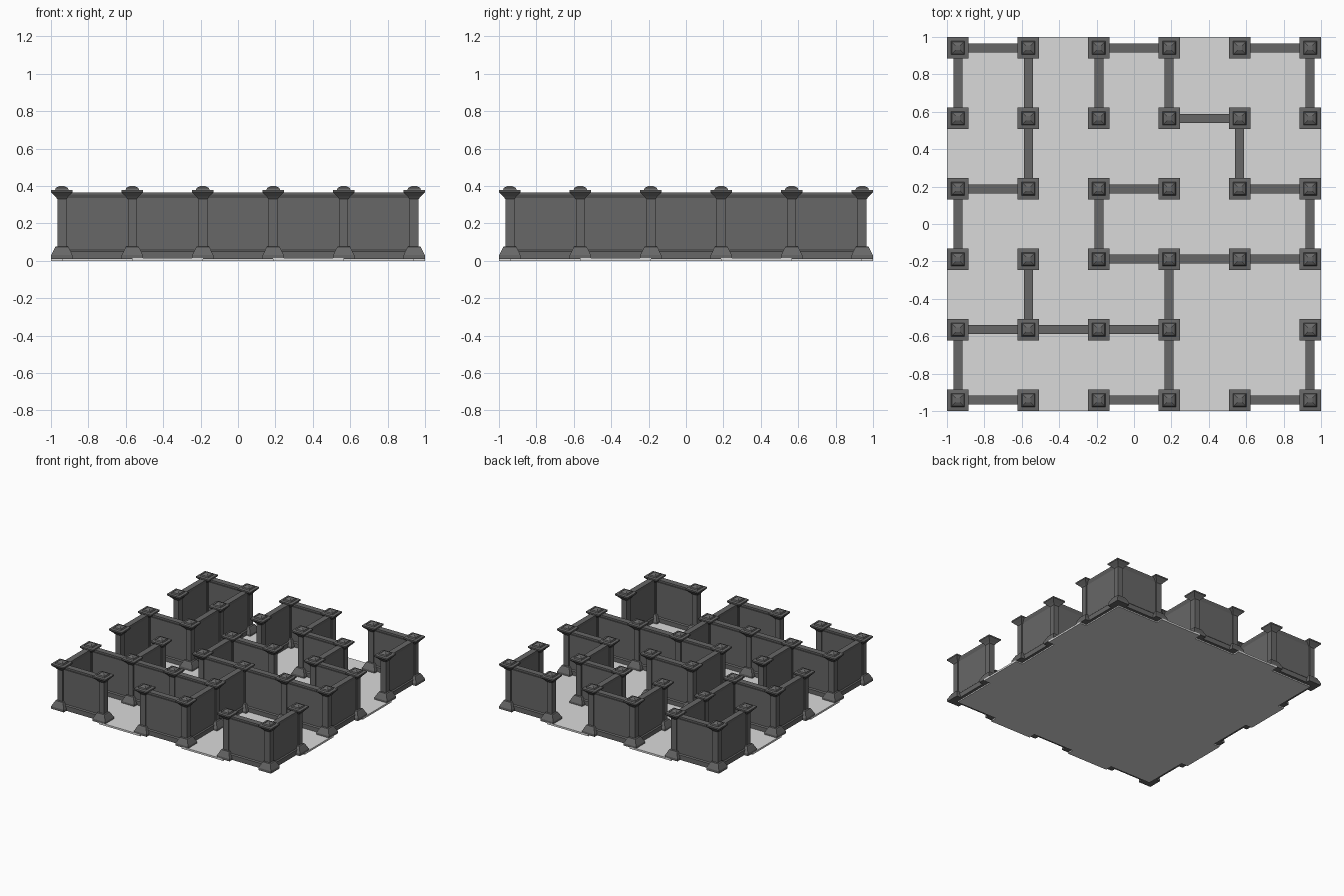
import bpy, bmesh
from mathutils import Matrix
from math import pi

old = bpy.data.objects.get("Cube")
if old:
    bpy.data.objects.remove(old)


def make_material(name, value):
    mat = bpy.data.materials.new(name)
    mat.use_nodes = True
    color = (value, value, value, 1)
    mat.diffuse_color = color
    mat.node_tree.nodes["Principled BSDF"].inputs["Base Color"].default_value = color
    return mat


stone = make_material("dark grey stone", 0.135)
pale = make_material("pale grey floor", 0.7)

PITCH = 0.3768
EDGE = 2.5 * PITCH


def grid(i):
    return (i - 2.5) * PITCH


def finish(name, bm, mat):
    bmesh.ops.recalc_face_normals(bm, faces=bm.faces[:])
    mesh = bpy.data.meshes.new(name)
    bm.to_mesh(mesh)
    bm.free()
    mesh.materials.append(mat)
    return mesh


def place(name, mesh, x, y, angle=0):
    ob = bpy.data.objects.new(name, mesh)
    ob.location = (x, y, 0)
    ob.rotation_euler.z = angle
    bpy.context.collection.objects.link(ob)


def stack(rings):
    """Loft rectangles given as (half x, half y, z)."""
    bm = bmesh.new()
    loops = [[bm.verts.new((sx * hx, sy * hy, z))
              for sx, sy in ((-1, -1), (1, -1), (1, 1), (-1, 1))]
             for hx, hy, z in rings]
    for a, b in zip(loops, loops[1:]):
        for k in range(4):
            n = (k + 1) % 4
            bm.faces.new((a[k], a[n], b[n], b[k]))
    bm.faces.new(loops[0])
    bm.faces.new(loops[-1])
    return bm


# Post: flared base, square shaft, spreading cap and low pyramid
post_profile = [(0.057, 0.01), (0.057, 0.03), (0.04, 0.065), (0.034, 0.075),
                (0.024, 0.078), (0.024, 0.33), (0.034, 0.343), (0.058, 0.367),
                (0.058, 0.378), (0.036, 0.38), (0.032, 0.39), (0.012, 0.4)]
post = finish("post", stack([(r, r, z) for r, z in post_profile]), stone)

# Wall: thin panel with skirting and a flared coping
wall_profile = [(0.023, 0.01), (0.023, 0.05), (0.015, 0.058),
                (0.015, 0.335), (0.024, 0.355), (0.024, 0.365)]
wall = finish("wall", stack([(PITCH / 2, r, z) for r, z in wall_profile]), stone)

for row in range(6):
    for col in range(6):
        if (row, col) != (1, 4):
            place(f"post_{row}_{col}", post, grid(col), grid(row))

# Starting columns of the walls along x, for each row
for row, starts in enumerate([(0, 2, 4), (0, 1, 2), (2, 3, 4), (0, 2, 4), (3,), (0, 2, 4)]):
    for s in starts:
        place(f"wall_across_{row}_{s}", wall, grid(s + 0.5), grid(row))

# Starting rows of the walls along y, for each column
for col, starts in enumerate([(0, 2, 4), (1, 3, 4), (2, 4), (0, 1, 4), (3,), (0, 2, 4)]):
    for s in starts:
        place(f"wall_deep_{col}_{s}", wall, grid(col), grid(s + 0.5), pi / 2)

# Floor slab with thresholds reaching out through the openings
FLOOR_TOP = 0.015
floor = finish("floor", stack([(EDGE, EDGE, 0), (EDGE, EDGE, FLOOR_TOP)]), pale)
place("floor", floor, 0, 0)
depth = (1 - EDGE) / 2
sill = finish("threshold", stack([(PITCH / 2, depth, 0), (PITCH / 2, depth, FLOOR_TOP)]), pale)
for side in range(4):
    for s in (-1, 1):
        pos = Matrix.Rotation(side * pi / 2, 3, "Z") @ Matrix.Identity(3).col[0] * (s * PITCH)
        out = Matrix.Rotation(side * pi / 2, 3, "Z") @ Matrix.Identity(3).col[1] * (EDGE + depth)
        place(f"threshold_{side}_{s}", sill, pos.x + out.x, pos.y + out.y, side * pi / 2)
